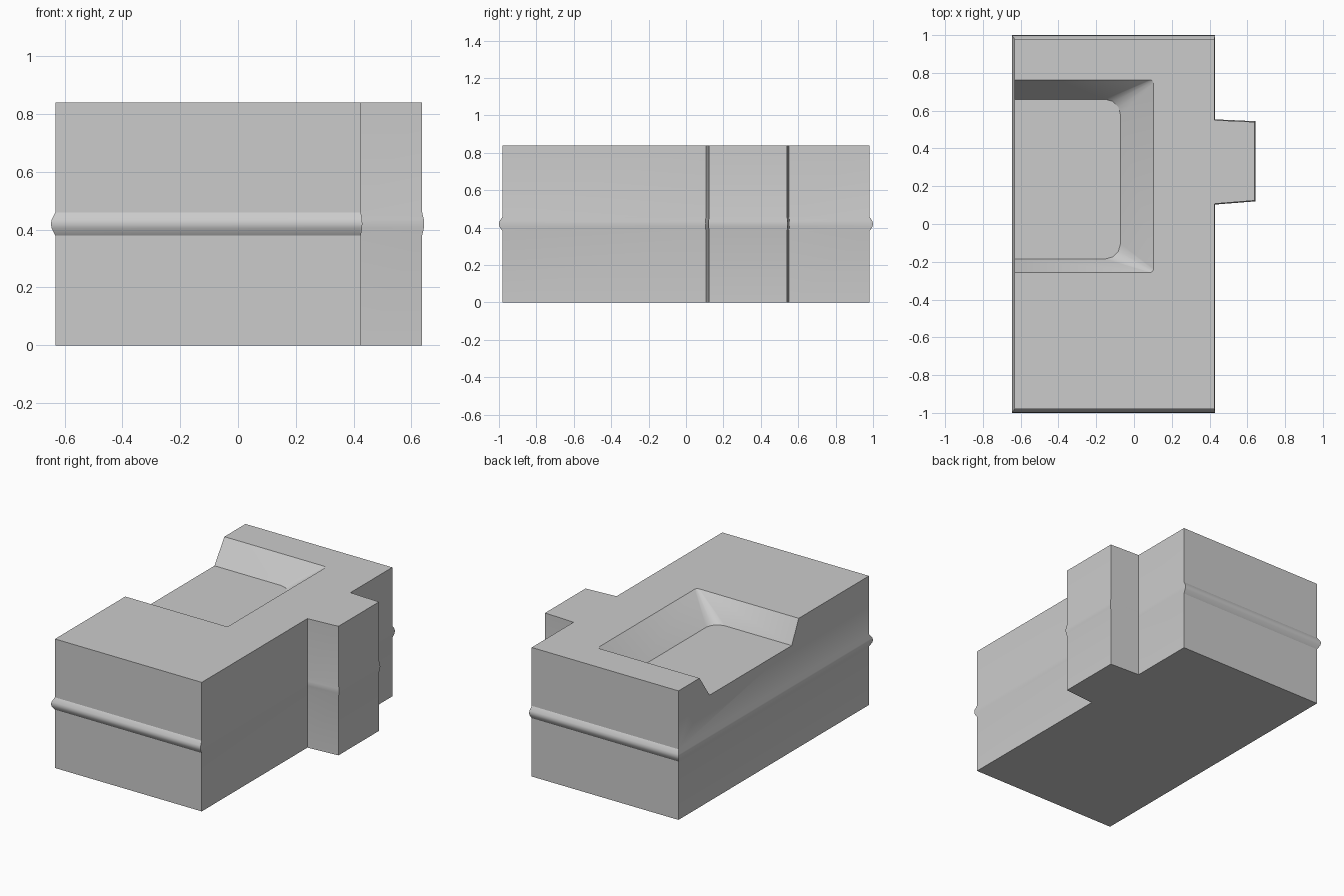
import bpy, bmesh
from math import sin, cos, pi

if "Cube" in bpy.data.objects:
    bpy.data.objects.remove(bpy.data.objects["Cube"])


def loft(name, rings):
    """Skin equal-length closed rings and cap both ends."""
    bm = bmesh.new()
    loops = [[bm.verts.new(p) for p in ring] for ring in rings]
    n = len(loops[0])
    for a, b in zip(loops, loops[1:]):
        for i in range(n):
            j = (i + 1) % n
            bm.faces.new((a[i], a[j], b[j], b[i]))
    bm.faces.new(loops[0][::-1])
    bm.faces.new(loops[-1])
    bmesh.ops.recalc_face_normals(bm, faces=bm.faces)
    mesh = bpy.data.meshes.new(name)
    bm.to_mesh(mesh)
    bm.free()
    obj = bpy.data.objects.new(name, mesh)
    bpy.context.collection.objects.link(obj)
    return obj


def outline(z, t):
    """Block outline with side tab; t swells it out into the rib."""
    left, end = -0.632 - 0.015 * t, 0.98 + 0.02 * t
    right, tab = 0.425 + 0.005 * t, 0.637 + 0.007 * t
    s = 0.004 * t
    pts = [(left, -end), (right, -end), (right, 0.107 - s), (tab, 0.124 - s),
           (tab, 0.54 + s), (right, 0.55 + s), (right, end), (left, end)]
    return [(x, y, z) for x, y in pts]


def pocket_ring(z, x1, y0, y1, r, n=3):
    """Open-sided tray outline with two rounded inner corners."""
    pts = [(-0.8, y0)]
    for cy, start in ((y0 + r, -pi / 2), (y1 - r, 0)):
        for i in range(n + 1):
            a = start + i * pi / 2 / n
            pts.append((x1 - r + r * cos(a), cy + r * sin(a)))
    pts.append((-0.8, y1))
    return [(x, y, z) for x, y in pts]


# Block with tab and horizontal rib
profile = [(0, 0), (0.38, 0), (0.405, 0.85), (0.42, 1), (0.435, 0.85), (0.46, 0), (0.84, 0)]
block = loft("block", [outline(z, t) for z, t in profile])

# Sloped tray cut into the top, open on the left
cutter = loft("tray_cutter", [
    pocket_ring(0.69, -0.072, -0.185, 0.66, 0.08),
    pocket_ring(0.84, 0.104, -0.257, 0.763, 0.02),
    pocket_ring(0.9, 0.16, -0.28, 0.80, 0.02),
])
cutter.hide_render = True
cut = block.modifiers.new("tray", 'BOOLEAN')
cut.operation = 'DIFFERENCE'
cut.solver = 'EXACT'
cut.object = cutter

bpy.context.view_layer.objects.active = block
block.select_set(True)
bpy.ops.object.modifier_apply(modifier=cut.name)
bpy.data.objects.remove(cutter)
bpy.ops.object.shade_smooth_by_angle(angle=pi / 6)
